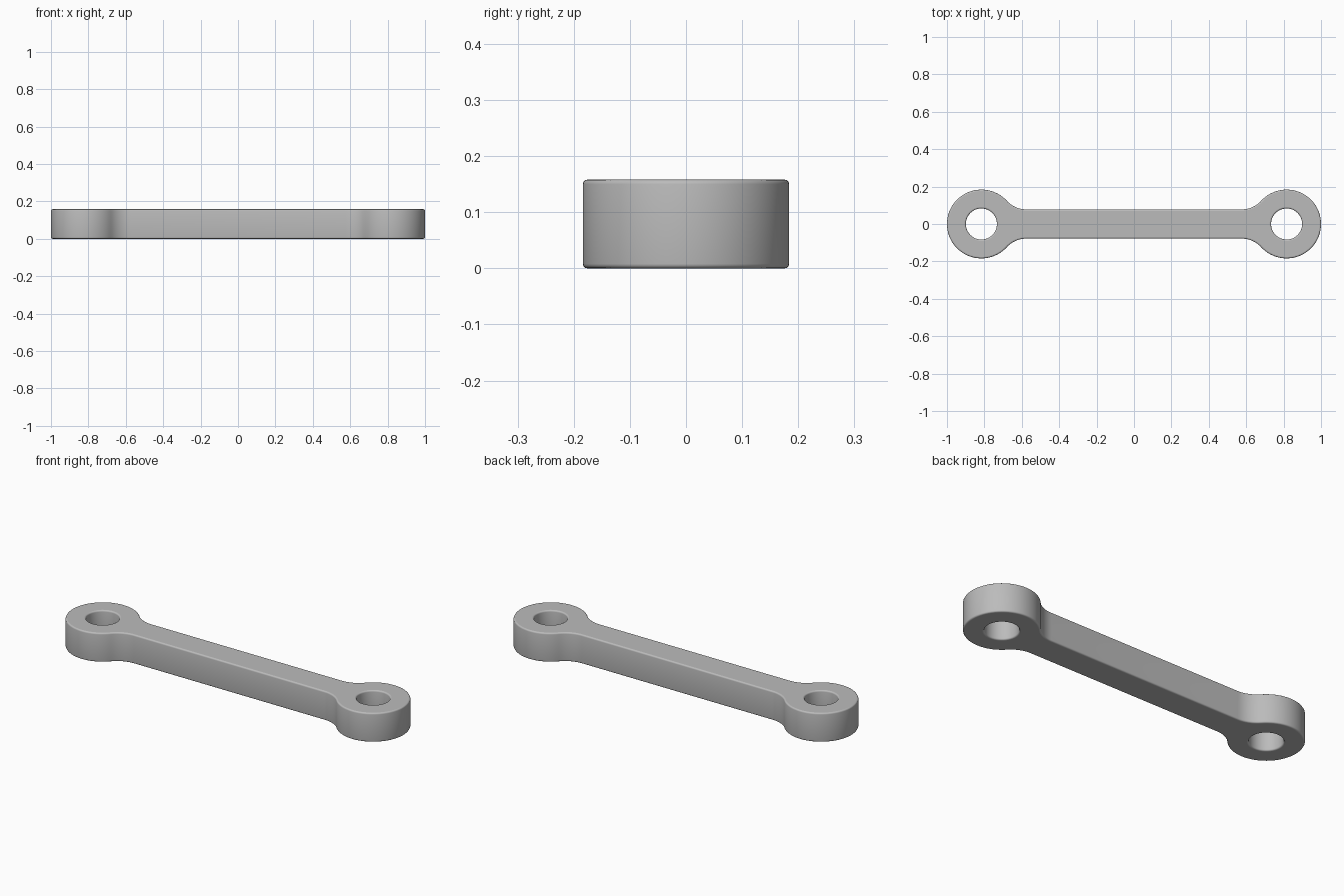
import bpy
import bmesh
from math import cos, sin, atan2, pi

cube = bpy.data.objects.get("Cube")
if cube:
    bpy.data.objects.remove(cube)

HEIGHT = 0.158
EYE_R = 0.184        # outer radius of each end ring
HOLE_R = 0.083
EYE_X = 1 - EYE_R    # ring centre
BAR_HALF = 0.078     # half width of the bar
FILLET_X = 0.575     # where the fillet meets the bar
ROUND = 0.008        # edge rounding

# Fillet circle tangent to both the bar and the ring
run = EYE_X - FILLET_X
FILLET_R = (run ** 2 + BAR_HALF ** 2 - EYE_R ** 2) / (2 * (EYE_R - BAR_HALF))
FILLET_Y = BAR_HALF + FILLET_R
TANGENT = atan2(FILLET_Y, -run)


def arc(cx, cy, r, start, end, steps):
    return [(cx + r * cos(start + (end - start) * i / steps),
             cy + r * sin(start + (end - start) * i / steps))
            for i in range(steps + 1)]


def outline(inset):
    """Counter-clockwise outer contour, moved inwards by inset."""
    quarter = arc(EYE_X, 0, EYE_R - inset, 0, TANGENT, 28)
    quarter += arc(FILLET_X, FILLET_Y, FILLET_R + inset,
                   TANGENT - pi, -pi / 2, 10)[1:]
    upper = quarter + [(-x, y) for x, y in reversed(quarter)]
    return upper + [(x, -y) for x, y in reversed(upper[1:-1])]


def hole(side):
    return lambda inset: arc(side * EYE_X, 0, HOLE_R + inset, 0, 2 * pi, 48)[:-1]


# Rounded edge section as (inset, height) pairs, mirrored for the top
section = [(ROUND * (1 - sin(a)), ROUND * (1 - cos(a)))
           for a in (i * pi / 8 for i in range(5))]
section += [(d, HEIGHT - z) for d, z in reversed(section)]

bm = bmesh.new()
caps = ([], [])
for contour in (outline, hole(1), hole(-1)):
    rings = [[bm.verts.new((x, y, z)) for x, y in contour(d)] for d, z in section]
    count = len(rings[0])
    for low, high in zip(rings, rings[1:]):
        for i in range(count):
            j = (i + 1) % count
            bm.faces.new((low[i], low[j], high[j], high[i])).smooth = True
    for cap, ring in zip(caps, (rings[0], rings[-1])):
        cap += [bm.edges.get((ring[i - 1], ring[i])) for i in range(count)]

# Flat top and bottom with the two holes left open
for cap, direction in zip(caps, (-1, 1)):
    filled = bmesh.ops.triangle_fill(bm, edges=cap, use_beauty=True,
                                     normal=(0, 0, direction))
    for item in filled["geom"]:
        if isinstance(item, bmesh.types.BMFace):
            item.smooth = False
bmesh.ops.recalc_face_normals(bm, faces=bm.faces)

mesh = bpy.data.meshes.new("connecting_link")
bm.to_mesh(mesh)
bm.free()

# Plain grey metal
grey = bpy.data.materials.new("plain_grey")
grey.use_nodes = True
colour = (0.5, 0.5, 0.5, 1)
grey.diffuse_color = colour
grey.node_tree.nodes["Principled BSDF"].inputs["Base Color"].default_value = colour
mesh.materials.append(grey)

link = bpy.data.objects.new("connecting_link", mesh)
bpy.context.collection.objects.link(link)
